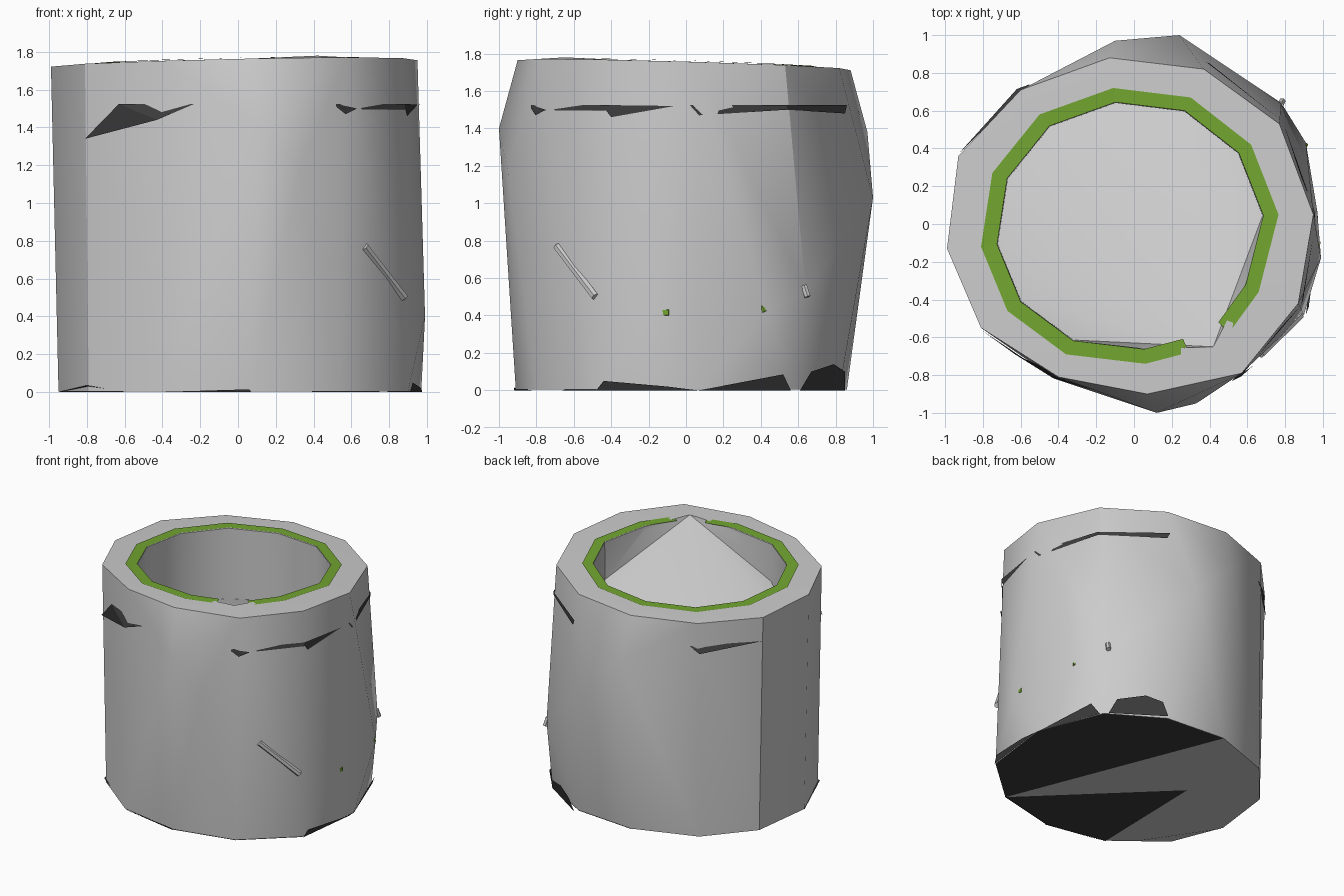
import bpy, bmesh
from math import hypot
from mathutils import Vector

if "Cube" in bpy.data.objects:
    bpy.data.objects.remove(bpy.data.objects["Cube"])


def mat(name, col):
    m = bpy.data.materials.new(name)
    m.diffuse_color = (*col, 1)
    m.use_nodes = True
    m.node_tree.nodes["Principled BSDF"].inputs["Base Color"].default_value = m.diffuse_color
    return m


green = mat("green", (0.17, 0.38, 0.03))
dark = mat("dark", (0.045, 0.045, 0.045))


def rim_z(x, y):
    return 1.742 + 0.02 * x - 0.028 * y


def finish(name, bm, material=None):
    me = bpy.data.meshes.new(name)
    bm.to_mesh(me)
    bm.free()
    ob = bpy.data.objects.new(name, me)
    bpy.context.collection.objects.link(ob)
    if material:
        me.materials.append(material)
    return ob


def patches(name, polys, material):
    bm = bmesh.new()
    for p in polys:
        bm.faces.new([bm.verts.new(v) for v in p])
    return finish(name, bm, material)


def rod(name, a, b, r, material=None):
    a, b = Vector(a), Vector(b)
    bm = bmesh.new()
    bmesh.ops.create_cone(bm, cap_ends=True, segments=6, radius1=r, radius2=r,
                          depth=(b - a).length)
    ob = finish(name, bm, material)
    ob.location = (a + b) / 2
    ob.rotation_mode = 'QUATERNION'
    ob.rotation_quaternion = (b - a).to_track_quat('Z', 'Y')
    return ob


# Outlines, anticlockwise from the front
top = [(.07, -.9), (.57, -.79), (.87, -.42), (.95, .05), (.77, .53), (.37, .82),
       (-.13, .88), (-.6, .71), (-.93, .36), (-.99, -.13), (-.81, -.55), (-.4, -.81)]
base = [(.07, -.91), (.54, -.8), (.9, -.48), (.97, .07), (.77, .58), (.37, .82),
        (-.12, .86), (-.6, .69), (-.89, .35), (-.95, -.13), (-.79, -.53), (-.42, -.82)]
band = [(.06, -.74), (.42, -.65), (.66, -.36), (.765, .05), (.62, .42), (.3, .67),
        (-.11, .72), (-.5, .58), (-.75, .27), (-.81, -.12), (-.67, -.46), (-.36, -.69)]
# Dents and bulges in the wall
bumps = {"m0": (.12, -1, 1.4), "m1": (.33, -.95, 1.17), "m3": (.99, -.18, .4),
         "m4": (.78, .64, .53), "n4": (.91, .43, .42), "m5": (.24, 1, 1.03),
         "m6": (-.1, .97, 1.38)}
# Creased wall panels split into triangles (t = top, b = base, m/n = bump)
creases = [
    "t0 m0 t1, t1 m0 m1, m0 b0 m1, m1 b0 b1",
    "t1 m1 b1, t1 b1 b2, t1 b2 t2",
    "t2 b2 m3, t2 m3 t3, b2 b3 m3",
    "t3 m3 b3, t3 b3 n4, t3 n4 m4, t3 m4 t4, b3 b4 n4",
    "t4 m4 m5, t4 m5 t5, m4 n4 b4, m4 b4 b5, m4 b5 m5",
    "t5 m5 m6, t5 m6 t6, m5 b5 b6, m5 b6 m6",
    "t6 m6 t7, m6 b6 b7, m6 b7 t7",
    "t11 m0 t0, t11 b11 m0, b11 b0 m0",
]
APEX = (.42, -.65, 1.78)
N = 12

# Body: creased wall, rim, sloping lid fan and bottom
bm = bmesh.new()
add = bm.verts.new
V = {k: add(p) for k, p in bumps.items()}
for i in range(N):
    V[f"t{i}"] = add((*top[i], rim_z(*top[i]) - .004))
    V[f"b{i}"] = add((*base[i], .003))
for panel in creases:
    for tri in panel.split(","):
        bm.faces.new([V[k] for k in tri.split()])
for i in range(7, 11):
    bm.faces.new([V[f"t{i}"], V[f"b{i}"], V[f"b{i+1}"], V[f"t{i+1}"]])
outer = [add((x, y, rim_z(x, y))) if i != 1 else add(APEX)
         for i, (x, y) in enumerate(band)]


def lid_vert(i):
    if i == 1:
        return outer[1]
    x, y = (c * .89 for c in band[i])
    drop = .04 if i in (0, 2) else .43 * hypot(x - APEX[0], y - APEX[1])
    return add((x, y, min(rim_z(x, y) - .03, APEX[2] - drop)))


lip = [add((x * .895, y * .895, rim_z(x, y))) if i != 1 else outer[1]
       for i, (x, y) in enumerate(band)]
inner = [lid_vert(i) for i in range(N)]
for i in range(N):
    j = (i + 1) % N
    bm.faces.new([V[f"t{i}"], V[f"t{j}"], outer[j], outer[i]])
    for hi, lo in ((outer, lip), (lip, inner)):
        ledge = list(dict.fromkeys([hi[i], hi[j], lo[j], lo[i]]))
        bm.faces.new(ledge)
    if 1 not in (i, j):
        bm.faces.new([inner[i], inner[j], outer[1]])
bm.faces.new([V[f"b{i}"] for i in range(N)][::-1])
bmesh.ops.recalc_face_normals(bm, faces=bm.faces[:])
body = finish("body", bm)
bpy.context.view_layer.objects.active = body
body.select_set(True)
bpy.ops.object.shade_smooth_by_angle(angle=0.55)

# Green rim stripe, open where the lid peak breaks through
stripe = []
path = [(.5, -.58)] + band[2:] + [band[0], (.29, -.68)]
for a, b in zip(path, path[1:]):
    ks = ((a, 1), (b, 1), (b, .895), (a, .895))
    stripe.append([(x * k, y * k, rim_z(x, y) + .006) for (x, y), k in ks])
patches("rim_stripe", stripe, green)

# Dark hoop showing as slivers around the upper wall
patches("upper_hoop", [
    [(-.81, -.56, 1.34), (-.43, -.815, 1.44), (-.63, -.69, 1.525)],
    [(-.43, -.815, 1.44), (-.23, -.875, 1.525), (-.63, -.69, 1.525)],
    [(.52, -.83, 1.51), (.57, -.805, 1.47), (.63, -.75, 1.5), (.52, -.83, 1.525)],
    [(.57, -.8, 1.495), (.885, -.43, 1.495), (.885, -.43, 1.525), (.52, -.83, 1.525)],
    [(.885, -.43, 1.5), (.895, -.4, 1.46), (.95, -.06, 1.52), (.885, -.43, 1.525)],
    [(.96, .02, 1.525), (.955, .07, 1.47), (.79, .54, 1.5), (.79, .54, 1.525)],
    [(.79, .54, 1.5), (.4, .85, 1.48), (.38, .86, 1.525), (.79, .54, 1.525)],
    [(-.62, .715, 1.47), (-.55, .74, 1.525), (-.93, .37, 1.525)],
], dark)

# Dark base plates and the corners that rise through the wall
b0 = [(x, y, 0) for x, y in base]
patches("base_plates", [
    b0[1:7][::-1],
    [b0[1], (-.4, .12, 0), b0[11], b0[0]],
    [(.97, .07, 0), (.79, .56, 0), (.84, .52, .085)],
    [(.75, .61, 0), (.39, .85, 0), (.44, .85, .1), (.55, .79, .14), (.72, .67, .1)],
    [(.91, -.48, 0), (.975, .06, 0), (.97, -.1, .02), (.925, -.44, .05)],
    [(-.95, -.135, 0), (-.6, -.66, 0), (-.8, -.54, .035)],
    [(-.42, -.825, 0), (.07, -.918, 0), (.06, -.92, .014)],
], dark)

# Small rods breaking through the side
rod("side_rod", (.67, -.69, .77), (.88, -.485, .5), .022)
rod("side_rod_nub", (.775, .63, .56), (.785, .65, .5), .018)
rod("green_rod_front", (.955, -.19, .415), (.965, -.09, .415), .026, green)
rod("green_rod_back", (.9, .4, .46), (.91, .42, .42), .012, green)
